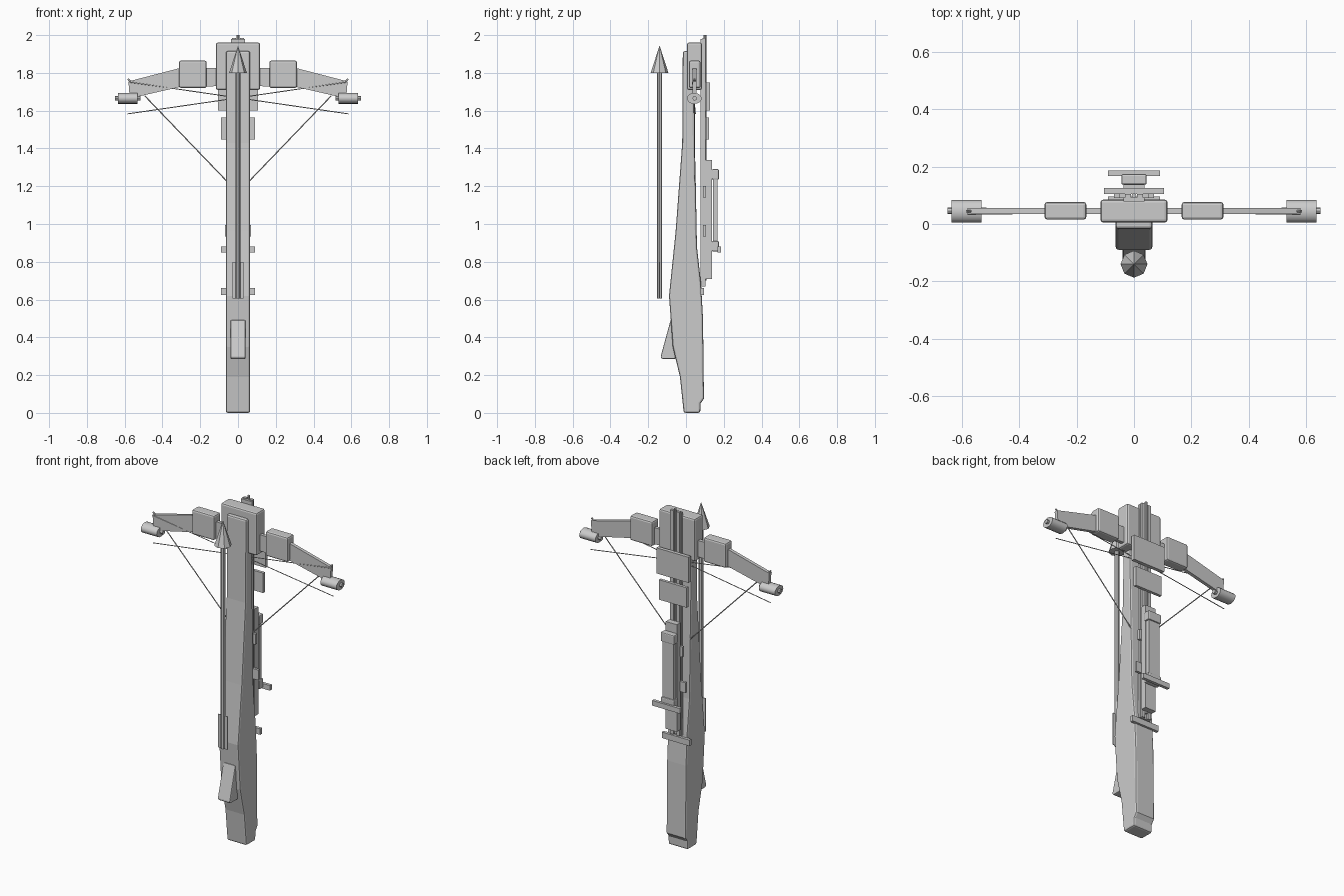
import bpy, bmesh, math
from mathutils import Vector

if "Cube" in bpy.data.objects:
    bpy.data.objects.remove(bpy.data.objects["Cube"])


def finish(name, bm, bevel=0.0, segments=2):
    bmesh.ops.recalc_face_normals(bm, faces=bm.faces)
    mesh = bpy.data.meshes.new(name)
    bm.to_mesh(mesh)
    bm.free()
    ob = bpy.data.objects.new(name, mesh)
    bpy.context.collection.objects.link(ob)
    if bevel:
        mod = ob.modifiers.new("bevel", "BEVEL")
        mod.width, mod.segments = bevel, segments
        mod.limit_method, mod.angle_limit = "ANGLE", math.radians(40)
    return ob


def box(name, x, y, z, bevel=0.0):
    """Box from (min, max) pairs."""
    bm = bmesh.new()
    bmesh.ops.create_cube(bm, size=1)
    for v in bm.verts:
        v.co = [(a + b) / 2 + c * (b - a) for (a, b), c in zip((x, y, z), v.co)]
    return finish(name, bm, bevel)


def prism(name, points, to3d, depth, bevel=0.0):
    """Extrude a 2D outline along a direction."""
    bm = bmesh.new()
    face = bm.faces.new([bm.verts.new(to3d(a, b)) for a, b in points])
    new = bmesh.ops.extrude_face_region(bm, geom=[face])["geom"]
    bmesh.ops.translate(bm, vec=depth, verts=[g for g in new if isinstance(g, bmesh.types.BMVert)])
    return finish(name, bm, bevel)


def rod(name, p, q, r1, r2=None, sides=8, scale_z=1.0):
    p, q = Vector(p), Vector(q)
    bm = bmesh.new()
    bmesh.ops.create_cone(bm, cap_ends=True, segments=sides, radius1=r1,
                          radius2=r1 if r2 is None else r2, depth=(q - p).length)
    rot = (q - p).to_track_quat("Z", "Y")
    for v in bm.verts:
        v.co = rot @ v.co
        v.co.z *= scale_z
        v.co += (p + q) / 2
    ob = finish(name, bm)
    if sides > 8:
        for poly in ob.data.polygons:
            poly.use_smooth = len(poly.vertices) == 4
    return ob


# Stock with side profile (y, z)
stock = [(-0.012, 0), (0.075, 0), (0.077, 0.05), (0.095, 0.075), (0.09, 0.5), (0.08, 0.68),
         (0.058, 0.88), (0.052, 1.2), (0.045, 1.5), (0.04, 1.915), (-0.017, 1.915),
         (-0.02, 1.43), (-0.055, 0.96), (-0.09, 0.62), (-0.07, 0.35), (-0.032, 0.19)]
prism("stock", stock, lambda a, b: (-0.064, a, b), (0.128, 0, 0), 0.01)

# Grip lever on the front
prism("trigger_lever", [(-0.07, 0.5), (-0.082, 0.49), (-0.135, 0.295), (-0.125, 0.285), (-0.055, 0.285)],
      lambda a, b: (-0.04, a, b), (0.08, 0, 0), 0.006)

# Head block
box("head_block", (-0.117, 0.117), (0.005, 0.085), (1.71, 1.96), 0.01)

for s, side in ((-1, "left"), (1, "right")):
    def xs(a, b):
        return (min(s * a, s * b), max(s * a, s * b))
    # Bow arm and its clamp
    box(side + "_limb_clamp", xs(0.166, 0.312), (0.015, 0.077), (1.72, 1.865), 0.01)
    prism(side + "_limb", [(0.10, 1.73), (0.31, 1.725), (0.54, 1.672), (0.575, 1.69), (0.58, 1.755), (0.31, 1.825), (0.10, 1.825)],
          lambda a, b: (s * a, 0.035, b), (0, 0.02, 0))
    # Tip roller with axle
    rod(side + "_roller", (s * 0.532, 0.044, 1.665), (s * 0.636, 0.044, 1.665), 0.039, sides=16, scale_z=0.74)
    rod(side + "_roller_axle", (s * 0.515, 0.046, 1.665), (s * 0.65, 0.046, 1.665), 0.012)
    # Strings
    rod(side + "_bowstring", (s * 0.495, 0.045, 1.68), (0, 0.047, 1.165), 0.003, sides=6)
    rod(side + "_cable", (s * 0.58, 0.034, 1.752), (-s * 0.585, 0.05, 1.583), 0.0025, sides=6)
    rod(side + "_limb_nock", (s * 0.555, 0.045, 1.74), (s * 0.583, 0.045, 1.768), 0.005, sides=6)
    # Paired rails of the flight track
    box(side + "_track_rail", xs(0.01, 0.031), (0.088, 0.104), (0.67, 1.985))
    for z in (0.965, 1.17):
        box(side + "_track_tab", xs(0.025, 0.07 if z < 1 else 0.05), (0.09, 0.105), (z - 0.03, z + 0.03))

# Track base and centre rod
box("track_base", (-0.036, 0.036), (0.078, 0.092), (0.67, 1.98))
rod("track_rod", (0, 0.1, 0.7), (0, 0.1, 2.0), 0.008)

# Cross plates on the back
box("upper_cross_plate", (-0.105, 0.105), (0.105, 0.126), (1.6, 1.75))
box("lower_cross_plate", (-0.09, 0.09), (0.105, 0.122), (1.448, 1.565))
box("track_end_bar", (-0.09, 0.09), (0.078, 0.096), (0.625, 0.66))

# Sight stack behind the track
box("sight_mount", (-0.036, 0.036), (0.104, 0.137), (0.71, 1.34))
box("sight_body", (-0.036, 0.036), (0.143, 0.167), (0.88, 1.26))
for n, z in (("lower", 0.855), ("upper", 1.235)):
    box("sight_" + n + "_cap", (-0.044, 0.044), (0.137, 0.174), (z, z + 0.055), 0.006)
box("sight_cross_bar", (-0.09, 0.09), (0.168, 0.186), (0.85, 0.88))

# Bolt carried in front of the stock
rod("bolt_shaft", (0, -0.14, 0.605), (0, -0.14, 1.81), 0.013)
rod("bolt_tip", (0, -0.14, 1.8), (0, -0.14, 1.945), 0.047, 0.0)
box("bolt_fletching", (-0.03, 0.03), (-0.142, -0.138), (0.605, 0.8))
